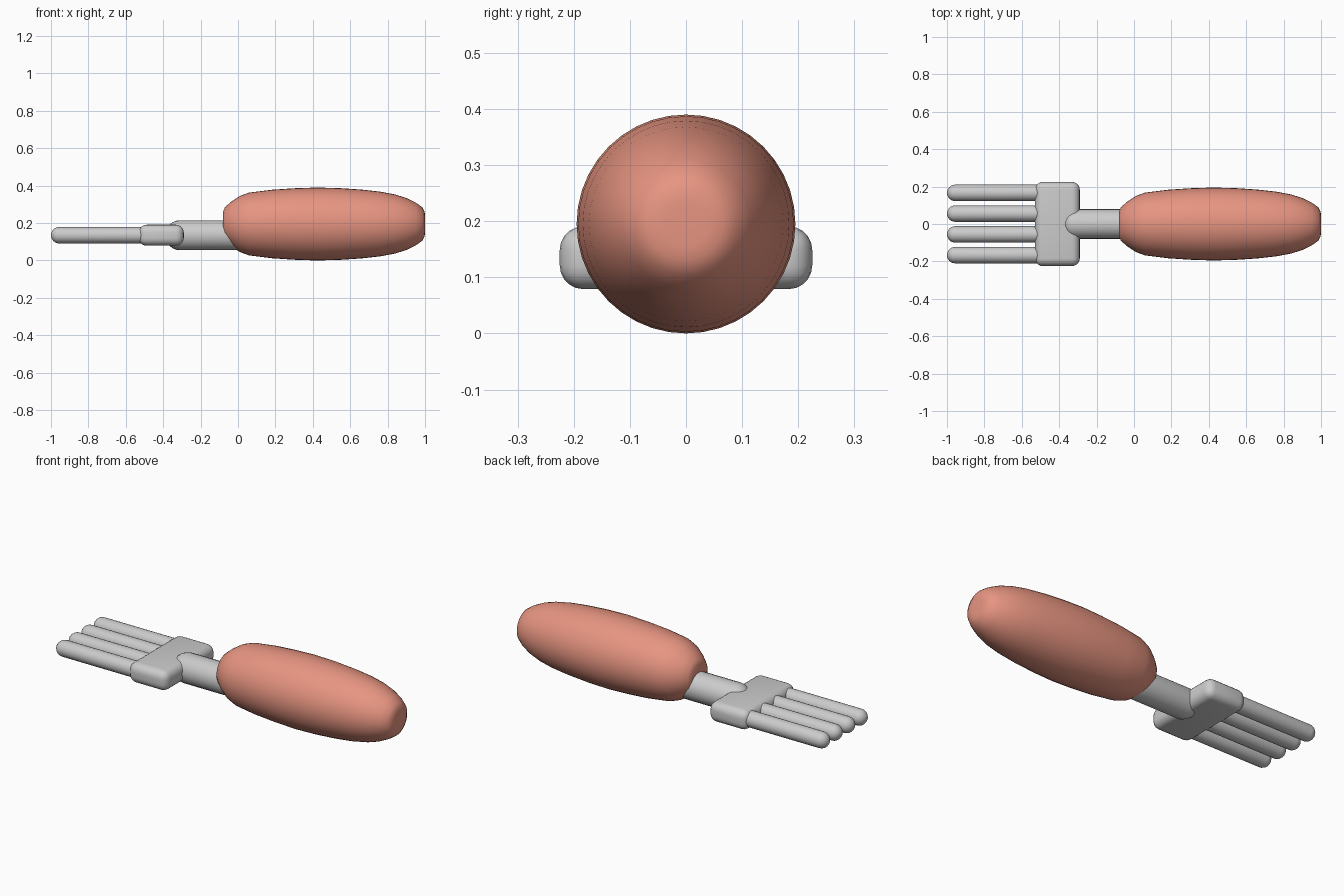
import bpy, bmesh, math
from mathutils import Matrix

if "Cube" in bpy.data.objects:
    bpy.data.objects.remove(bpy.data.objects["Cube"])

AXIS_Z = 0.135  # centre height of the metal parts


def revolve(name, profile, z, y=0.0, sides=24):
    """Lathe (x, radius) points around a line parallel to x."""
    bm = bmesh.new()
    verts = [bm.verts.new((x, r, 0)) for x, r in profile]
    edges = [bm.edges.new(p) for p in zip(verts, verts[1:])]
    bmesh.ops.spin(bm, geom=verts + edges, cent=(0, 0, 0), axis=(1, 0, 0),
                   angle=2 * math.pi, steps=sides, use_duplicate=False)
    bmesh.ops.remove_doubles(bm, verts=bm.verts, dist=1e-4)
    bmesh.ops.recalc_face_normals(bm, faces=bm.faces)
    bmesh.ops.translate(bm, verts=bm.verts, vec=(0, y, z))
    return finish(name, bm)


def finish(name, bm):
    mesh = bpy.data.meshes.new(name)
    bm.to_mesh(mesh)
    bm.free()
    mesh.shade_smooth()
    obj = bpy.data.objects.new(name, mesh)
    bpy.context.collection.objects.link(obj)
    return obj


def rod(name, x0, x1, radius, y=0.0):
    """Rod with a hemispherical tip at x0."""
    tip = [(x0 + radius * (1 - math.cos(a)), radius * math.sin(a))
           for a in (i * math.pi / 12 for i in range(7))]
    return revolve(name, tip + [(x1, radius), (x1, 0)], AXIS_Z, y)


# Handle: plump barrel with small flat ends
handle = revolve("handle", [
    (-0.08, 0), (-0.08, 0.065), (-0.07, 0.09), (-0.035, 0.12), (0.01, 0.15),
    (0.06, 0.168), (0.18, 0.183), (0.30, 0.191), (0.42, 0.195), (0.54, 0.192),
    (0.66, 0.184), (0.76, 0.173), (0.84, 0.158), (0.90, 0.139), (0.95, 0.115),
    (0.985, 0.09), (0.998, 0.065), (1.0, 0.04), (1.0, 0)], 0.195, sides=40)
coral = bpy.data.materials.new("coral")
coral.diffuse_color = (0.80, 0.30, 0.22, 1)
coral.use_nodes = True
coral.node_tree.nodes["Principled BSDF"].inputs["Base Color"].default_value = coral.diffuse_color
handle.data.materials.append(coral)

# Neck: thick rod whose round end bulges out of the head
rod("neck", -0.39, 0.05, 0.08)

# Head: pillow-like block
bm = bmesh.new()
bmesh.ops.create_cube(bm, size=1, matrix=Matrix.Translation((-0.41, 0, AXIS_Z))
                      @ Matrix.Diagonal((0.24, 0.45, 0.112, 1)))
bmesh.ops.bevel(bm, geom=bm.edges[:], offset=0.042, segments=5, profile=0.5,
                affect='EDGES')
finish("head", bm)

# Four tines
for i in range(4):
    rod(f"tine_{i + 1}", -1.0, -0.46, 0.044, (i - 1.5) * 0.111)

# Keep real edges crisp
for obj in bpy.context.collection.objects:
    obj.select_set(True)
    bpy.context.view_layer.objects.active = obj
bpy.ops.object.shade_smooth_by_angle(angle=math.radians(35))
